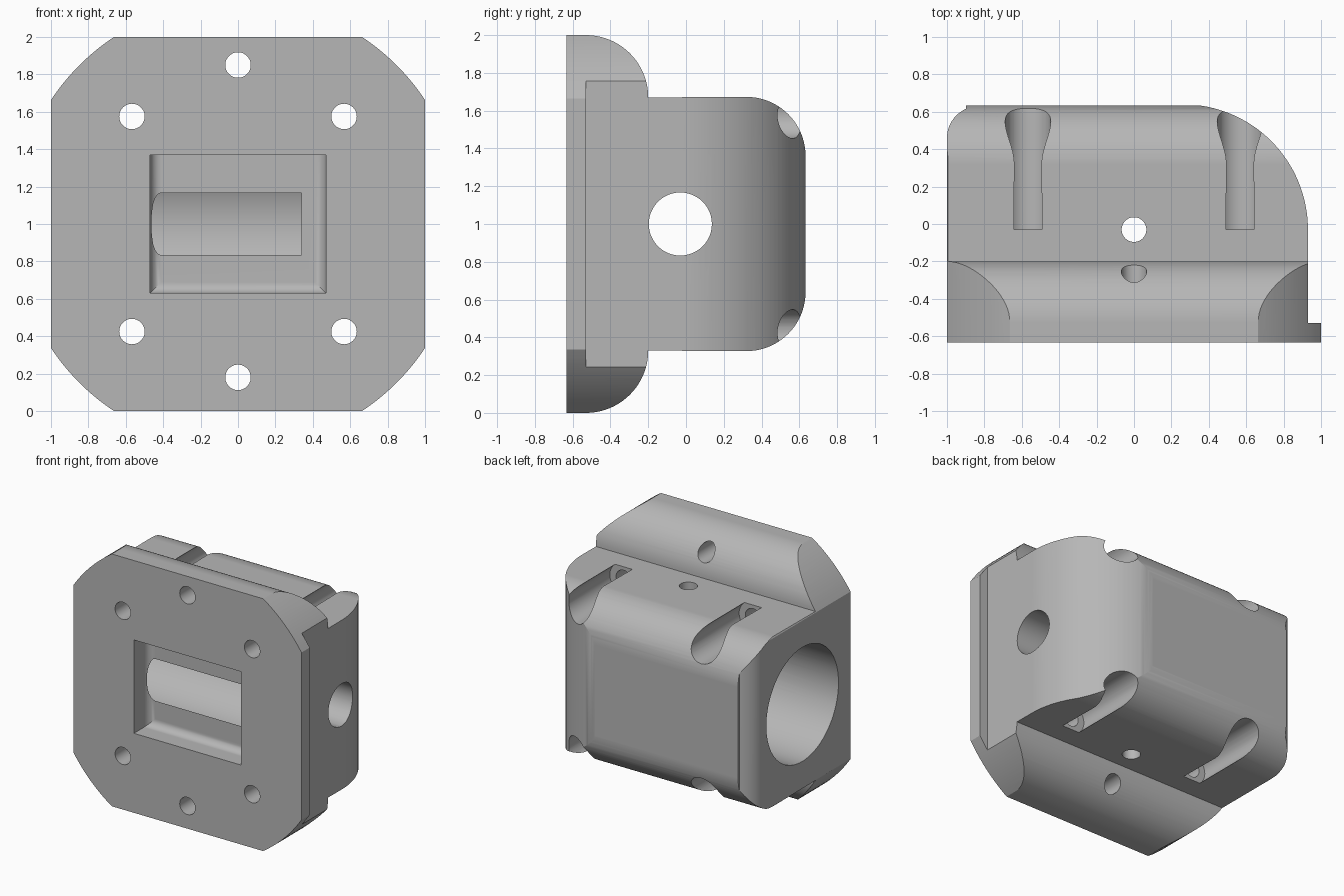
import bpy, bmesh, math
from mathutils import Matrix, Vector

old = bpy.data.objects.get("Cube")
if old:
    bpy.data.objects.remove(old, do_unlink=True)

metal = bpy.data.materials.new("grey_metal")
metal.use_nodes = True
GREY = (0.47, 0.47, 0.47, 1)
metal.diffuse_color = GREY
metal.node_tree.nodes["Principled BSDF"].inputs["Base Color"].default_value = GREY


def add_object(name, bm):
    bmesh.ops.recalc_face_normals(bm, faces=bm.faces[:])
    mesh = bpy.data.meshes.new(name)
    bm.to_mesh(mesh)
    bm.free()
    mesh.materials.append(metal)
    obj = bpy.data.objects.new(name, mesh)
    bpy.context.collection.objects.link(obj)
    return obj


def extrude(name, points, direction):
    bm = bmesh.new()
    face = bm.faces.new([bm.verts.new(p) for p in points])
    new = bmesh.ops.extrude_face_region(bm, geom=[face])["geom"]
    verts = [v for v in new if isinstance(v, bmesh.types.BMVert)]
    bmesh.ops.translate(bm, verts=verts, vec=direction)
    return add_object(name, bm)


def cylinder(name, start, end, radius, segments=48):
    start, end = Vector(start), Vector(end)
    axis = end - start
    turn = axis.to_track_quat('Z', 'Y').to_matrix().to_4x4()
    bm = bmesh.new()
    bmesh.ops.create_cone(bm, cap_ends=True, segments=segments, radius1=radius,
                          radius2=radius, depth=axis.length,
                          matrix=Matrix.Translation((start + end) / 2) @ turn)
    return add_object(name, bm)


def arc(cx, cy, r, a0, a1, n=20):
    angles = [math.radians(a0 + (a1 - a0) * i / n) for i in range(n + 1)]
    return [(cx + r * math.cos(a), cy + r * math.sin(a)) for a in angles]


def combine(target, tool, operation='DIFFERENCE'):
    tool.hide_render = True
    mod = target.modifiers.new("cut", 'BOOLEAN')
    mod.operation = operation
    mod.solver = 'EXACT'
    mod.object = tool
    bpy.context.view_layer.objects.active = target
    bpy.ops.object.modifier_apply(modifier=mod.name)
    bpy.data.objects.remove(tool, do_unlink=True)


# Side profile: flange with rounded back edges, body with rounded rear corners
upper = [(-0.633, 2)] + arc(-0.53, 1.67, 0.33, 90, 0) + arc(0.32, 1.36, 0.313, 90, 0)
lower = [(y, 2 - z) for y, z in reversed(upper)]
body = extrude("housing", [(-1.2, y, z) for y, z in upper + lower], (2.4, 0, 0))

# Plan outline: stepped flange, large rear round on one side, small on the other
plan = [(-1, -0.8), (1, -0.8), (1, -0.53), (0.93, -0.53)]
plan += arc(0.26, -0.03, 0.67, 0, 90, 32) + [(0.26, 0.8), (-0.9, 0.8)]
plan += arc(-0.83, 0.46, 0.17, 114, 180, 10)
combine(body, extrude("plan_outline", [(x, y, -0.5) for x, y in plan], (0, 0, 3)), 'INTERSECT')

# Round trim of the flange corners
combine(body, cylinder("flange_trim", (0, -1, 1), (0, 1, 1), 1.2, 160), 'INTERSECT')

# Main bore, and the smaller hole leaving through the other side
combine(body, cylinder("main_bore", (-1.2, -0.03, 1), (0.34, -0.03, 1), 0.452, 80))
combine(body, cylinder("side_hole", (0.2, -0.03, 1), (1.2, -0.03, 1), 0.167))

# Front window pocket, filleted at the floor, breaking into the bore
FLOOR = -0.45
bm = bmesh.new()
bmesh.ops.create_cube(bm, size=1, matrix=Matrix.Translation((0, (FLOOR - 0.8) / 2, 1))
                      @ Matrix.Diagonal((0.94, FLOOR + 0.8, 0.74, 1)))
rounded = [e for e in bm.edges if all(v.co.y > FLOOR - 0.01 for v in e.verts)
           and any(v.co.z < 1 for v in e.verts)]
bmesh.ops.bevel(bm, geom=rounded, offset=0.06, segments=6, profile=0.5, affect='EDGES')
combine(body, add_object("window_pocket", bm))

# Flange holes on the centre line
for z in (0.18, 1.85):
    combine(body, cylinder("flange_hole", (0, -1, z), (0, 0, z), 0.068))

# Corner screw holes with wider access channels behind
for x in (-0.567, 0.567):
    for z in (0.45, 1.585):
        z = 1 + math.copysign(0.57, z - 1)
        z = z + math.copysign(0.005, z - 1)
        combine(body, cylinder("screw_hole", (x, -1, z), (x, 0.1, z), 0.068))
        combine(body, cylinder("screw_channel", (x, -0.03, z), (x, 1, z), 0.122))

# Vertical cross hole
combine(body, cylinder("cross_hole", (0, -0.03, -0.5), (0, -0.03, 2.5), 0.066))

# Shading
bpy.ops.object.select_all(action='DESELECT')
body.select_set(True)
bpy.context.view_layer.objects.active = body
bpy.ops.object.shade_smooth_by_angle(angle=math.radians(25))
weighted = body.modifiers.new("even_normals", 'WEIGHTED_NORMAL')
weighted.keep_sharp = True
